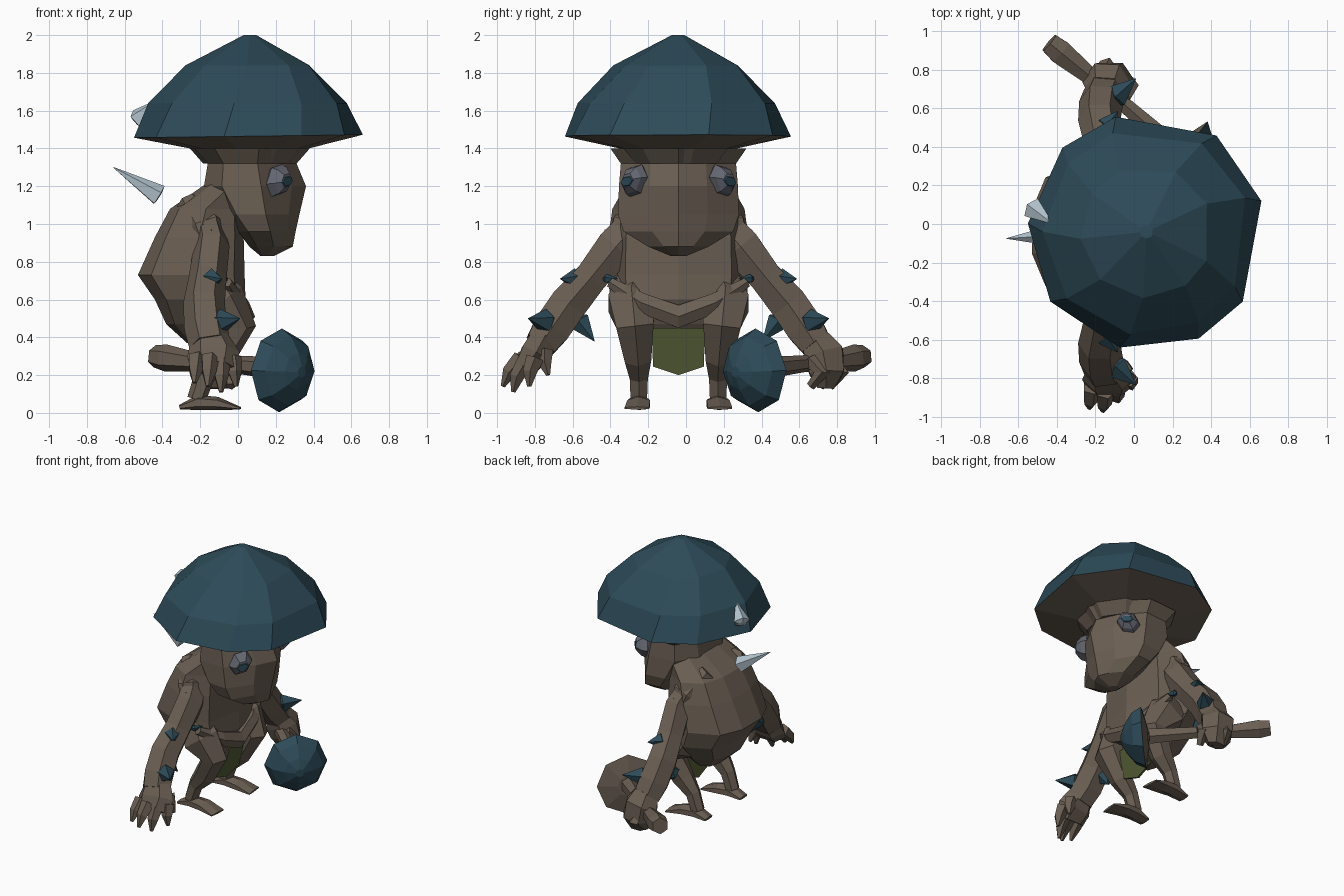
import bpy, bmesh, math
from mathutils import Vector as V

MID = -0.04  # plane of symmetry of the body


def mat(name, c):
    m = bpy.data.materials.new(name)
    m.diffuse_color = (*c, 1)
    return m


BARK = mat("bark brown", (0.145, 0.113, 0.086))
BLUE = mat("cap blue", (0.026, 0.070, 0.098))
MOSS = mat("moss green", (0.085, 0.105, 0.035))
GREY = mat("eye grey", (0.13, 0.135, 0.165))
ICE = mat("pale shard", (0.46, 0.56, 0.63))


def mir(p):
    return (p[0], 2 * MID - p[1], p[2])


def loft(name, rings, mats, split=None):
    """Skin a list of rings; bands from index `split` on use the second material."""
    bm = bmesh.new()
    vs = [[bm.verts.new(p) for p in r] for r in rings]
    n = len(vs[0])
    for k in range(len(vs) - 1):
        for i in range(n):
            j = (i + 1) % n
            f = bm.faces.new((vs[k][i], vs[k][j], vs[k + 1][j], vs[k + 1][i]))
            f.material_index = int(split is not None and k >= split)
    bm.faces.new(vs[0])
    f = bm.faces.new(vs[-1])
    f.material_index = int(split is not None)
    bmesh.ops.recalc_face_normals(bm, faces=bm.faces)
    me = bpy.data.meshes.new(name)
    bm.to_mesh(me)
    bm.free()
    for m in mats:
        me.materials.append(m)
    ob = bpy.data.objects.new(name, me)
    bpy.context.collection.objects.link(ob)
    return ob


def tube(name, pts, radii, mats, n=6, ref=(1, 0, 0), split=None):
    """Faceted tube along points; a radius is a number or (along ref, across)."""
    pts = [V(p) for p in pts]
    rings = []
    for i, p in enumerate(pts):
        t = (pts[min(i + 1, len(pts) - 1)] - pts[max(i - 1, 0)]).normalized()
        w = t.cross(V(ref)).normalized()
        u = w.cross(t)
        a, b = radii[i] if isinstance(radii[i], tuple) else (radii[i],) * 2
        rings.append([p + u * a * math.cos(math.tau * k / n) + w * b * math.sin(math.tau * k / n)
                      for k in range(n)])
    return loft(name, rings, mats, split)


def slab_rings(rows, outline):
    """Horizontal rings from rows of (z, x back, x front, half width) and a unit outline."""
    return [[V(((a + b) / 2 + (b - a) / 2 * u, MID + h * v, z)) for u, v in outline]
            for z, a, b, h in rows]


def spike(name, base, tip, r, m, n=5, back=0.25):
    b, t = V(base), V(tip)
    ref = (0, 0, 1) if abs((t - b).normalized().z) < 0.8 else (1, 0, 0)
    return tube(name, [b - (t - b) * back, b, t], [r * 0.5, r, 0.002], [m], n, ref)


# mushroom cap: underside bands first, then the blue dome
angles = [15, 54, 105, 135, 176, 216, 257, 296, 324]


def cap_ring(z, r, tilt=0.0, turn=0):
    return [V((0.065 + r * math.cos(math.radians(a + turn)),
               MID + r * math.sin(math.radians(a + turn)),
               z + tilt * math.cos(math.radians(a)))) for a in angles]


loft("cap", [cap_ring(1.32, 0.25), cap_ring(1.40, 0.32), cap_ring(1.465, 0.617, 0.008),
             cap_ring(1.64, 0.54, 0, 4), cap_ring(1.84, 0.345, 0, 10), cap_ring(2.0, 0.035, 0, 10)],
     [BARK, BLUE], 2)

# wedge-shaped head with a ridge down the face
half = [(1, 0), (0.72, 0.48), (0.12, 1), (-0.65, 0.95), (-1, 0.45)]
face_outline = half + [(u, -v) for u, v in half[:0:-1]]
loft("head", slab_rings([(1.40, -0.23, 0.38, 0.36), (1.32, -0.16, 0.31, 0.305), (1.2, -0.18, 0.36, 0.315),
                         (1.05, -0.08, 0.325, 0.32), (0.96, 0.0, 0.305, 0.29),
                         (0.88, 0.06, 0.29, 0.16), (0.83, 0.12, 0.19, 0.04)], face_outline), [BARK])

# hunched body
half = [(1, 0), (0.8, 0.75), (0, 1), (-0.75, 0.75), (-1, 0.3)]
body_outline = half + [(u, -v) for u, v in half[:0:-1]]
loft("body", slab_rings([(0.37, -0.27, -0.10, 0.14), (0.47, -0.38, -0.02, 0.25), (0.60, -0.44, 0.04, 0.36),
                         (0.73, -0.53, 0.035, 0.375), (0.93, -0.44, 0.03, 0.37), (1.08, -0.36, 0.02, 0.35),
                         (1.22, -0.16, 0.12, 0.27)], body_outline), [BARK])

# belly fold and loincloth
tube("belly_fold", [(-0.06, MID - 0.36, 0.69), (0.0, MID - 0.19, 0.58), (0.02, MID, 0.51),
                    (0.0, MID + 0.19, 0.58), (-0.06, MID + 0.36, 0.69)],
     [0.03, 0.06, 0.07, 0.06, 0.03], [BARK])
cloth = [(MID - 0.14, 0.45), (MID + 0.14, 0.45), (MID + 0.135, 0.245), (MID, 0.20), (MID - 0.135, 0.245)]
loft("loincloth", [[V((x + (0.45 - z) * -0.2, y, z)) for y, z in cloth] for x in (-0.03, -0.015)], [MOSS])

for side, f in (("left", mir), ("right", tuple)):
    # eye on the edge of the face, looking outward, with a dark pupil and lid
    c, d, w = V((0.205, -0.265, 1.23)), V((0.75, -0.66, 0)), V((0.66, 0.75, 0))

    def eye_ring(out, rw, rz, up=0.0):
        return [V(f(c + d * out + w * rw * math.cos(math.tau * k / 6)
                    + V((0, 0, up + rz * math.sin(math.tau * k / 6 + 0.2))))) for k in range(6)]
    loft(side + "_eye", [eye_ring(-0.06, 0.05, 0.05), eye_ring(0.0, 0.082, 0.09),
                         eye_ring(0.04, 0.07, 0.075), eye_ring(0.072, 0.042, 0.04)], [GREY])
    loft(side + "_pupil", [eye_ring(0.07, 0.045, 0.03, -0.005), eye_ring(0.079, 0.04, 0.025, -0.005)], [BLUE])

    # arm
    tube(side + "_arm", [f(p) for p in [(-0.17, -0.25, 1.02), (-0.14, -0.37, 0.88), (-0.16, -0.50, 0.72),
                                        (-0.18, -0.62, 0.58), (-0.17, -0.71, 0.45), (-0.15, -0.77, 0.36)]],
         [(0.08, 0.10), (0.095, 0.12), (0.10, 0.10), (0.11, 0.115), (0.115, 0.115), (0.11, 0.095)], [BARK])
    tube(side + "_shoulder", [f((-0.27, -0.20, 1.12)), f((-0.17, -0.30, 0.97)), f((-0.13, -0.38, 0.8))],
         [0.06, 0.12, 0.06], [BARK])

    # thorns along the arm
    for k, (b, t, r) in enumerate([((-0.14, -0.39, 0.92), (-0.14, -0.43, 0.97), 0.04),
                                   ((-0.14, -0.59, 0.71), (-0.085, -0.665, 0.71), 0.055),
                                   ((-0.09, -0.745, 0.485), (0.01, -0.835, 0.50), 0.066),
                                   ((-0.21, -0.56, 0.48), (-0.17, -0.485, 0.38), 0.06),
                                   ((-0.08, -0.42, 0.71), (-0.05, -0.36, 0.71), 0.025)]):
        spike(f"{side}_thorn_{k}", f(b), f(t), r, BLUE)

    # leg and long foot
    tube(side + "_leg", [f(p) for p in [(-0.17, -0.27, 0.69), (-0.10, -0.29, 0.58), (0.0, -0.27, 0.46),
                                        (-0.10, -0.255, 0.29), (-0.18, -0.25, 0.19), (-0.22, -0.25, 0.07)]],
         [0.11, (0.15, 0.14), (0.095, 0.115), (0.08, 0.08), 0.055, 0.05], [BARK])
    tube(side + "_foot", [f(p) for p in [(-0.31, -0.25, 0.03), (-0.21, -0.25, 0.055),
                                         (-0.11, -0.25, 0.05), (0.01, -0.26, 0.025)]],
         [(0.012, 0.05), (0.04, 0.06), (0.035, 0.07), (0.008, 0.075)], [BARK], 6, (0, 0, 1))

# open right hand
tube("open_palm", [(-0.15, -0.75, 0.40), (-0.13, -0.80, 0.31), (-0.13, -0.85, 0.24)],
     [(0.10, 0.08), (0.14, 0.09), (0.115, 0.065)], [BARK])
for k, (b, t) in enumerate([((-0.22, -0.85, 0.29), (-0.23, -0.955, 0.16)),
                            ((-0.15, -0.87, 0.29), (-0.16, -0.97, 0.14)),
                            ((-0.09, -0.85, 0.27), (-0.09, -0.915, 0.11)),
                            ((-0.03, -0.80, 0.29), (-0.01, -0.83, 0.14)),
                            ((-0.06, -0.75, 0.33), (-0.03, -0.73, 0.20))]):
    b, t = V(b), V(t)
    tube(f"finger_{k}", [b, b.lerp(t, 0.55) + V((0, -0.01, 0.01)), t], [0.05, 0.04, 0.012], [BARK], 5)

# closed left hand around the club handle
tube("fist", [mir((-0.15, -0.77, 0.38)), (-0.14, 0.73, 0.31), (-0.12, 0.745, 0.21), (-0.12, 0.74, 0.13)],
     [(0.10, 0.09), (0.13, 0.12), (0.125, 0.105), (0.07, 0.05)], [BARK])
for k in range(3):
    c = V((-0.18 + 0.06 * k, 0.76 - 0.05 * k, 0.28))
    tube(f"fist_finger_{k}", [c, c + V((0.04, 0.06, -0.07)), c + V((0.02, 0.0, -0.14))],
         [0.045, 0.045, 0.025], [BARK], 5)

# mushroom club: handle, then cap with brown underside
tube("club_handle", [(-0.44, 0.94, 0.30), (-0.38, 0.89, 0.29), (-0.22, 0.76, 0.27), (-0.05, 0.62, 0.26),
                     (0.20, 0.40, 0.235)], [0.06, 0.072, 0.05, 0.045, 0.06], [BARK], 6, (0, 0, 1))
c, d = V((0.225, 0.375, 0.225)), V((0.7, -0.7, -0.05)).normalized()
tube("club_cap", [c - d * 0.03, c, c + d * 0.07, c + d * 0.13, c + d * 0.16],
     [0.08, 0.222, 0.185, 0.10, 0.03], [BARK, BLUE], 8, (0, 0, 1), 1)

# pale shards at the back and in the cap
spike("back_shard", (-0.42, -0.06, 1.15), (-0.66, -0.075, 1.30), 0.06, ICE, 5, 0.02)
spike("cap_shard", (-0.525, 0.08, 1.555), (-0.42, 0.0, 1.66), 0.06, ICE, 5, 0.1)
